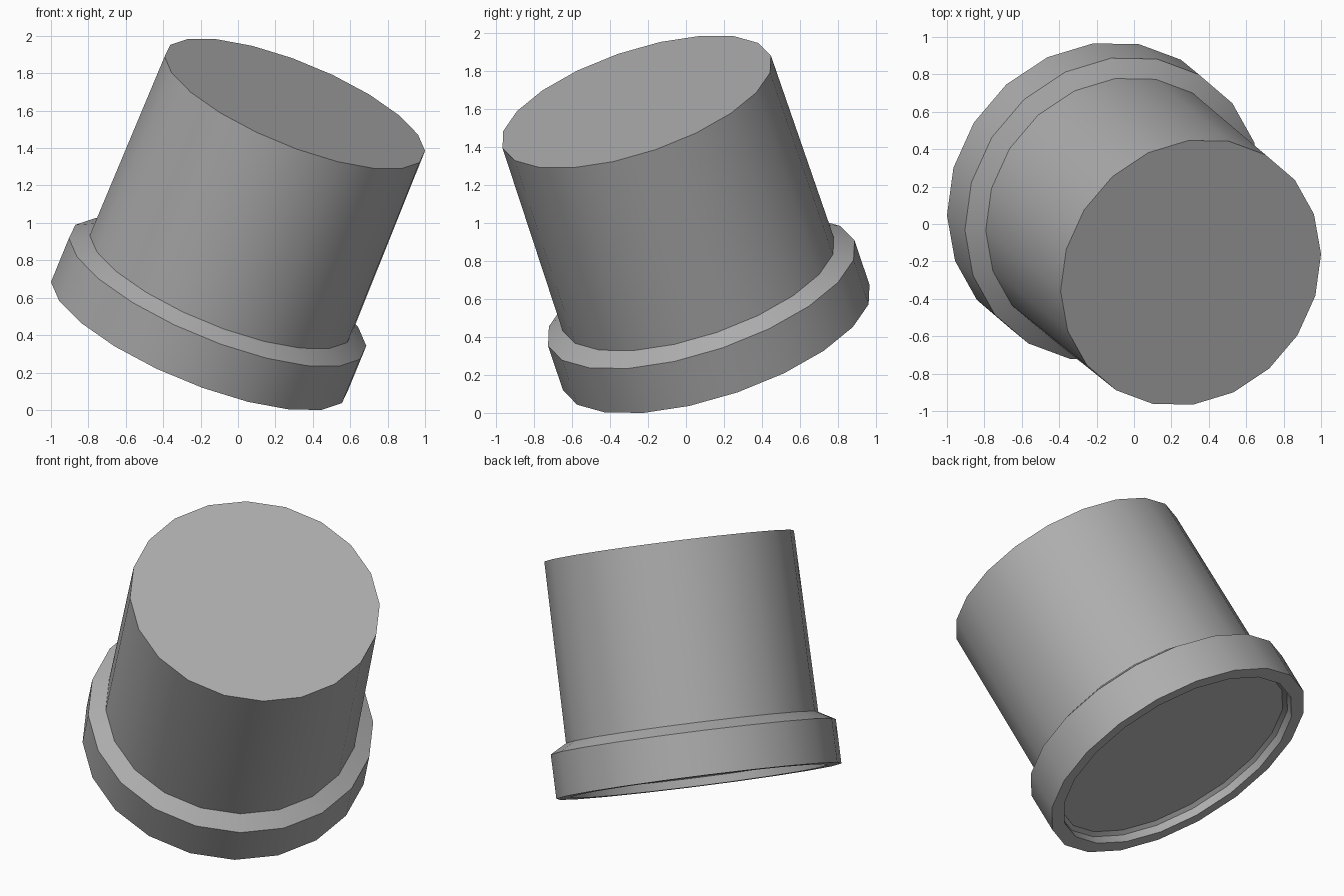
import bpy, bmesh, math
from mathutils import Vector

if "Cube" in bpy.data.objects:
    bpy.data.objects.remove(bpy.data.objects["Cube"])

SIDES = 20
axis = Vector((0.362, -0.298, 0.883)).normalized()   # leaning direction
side = Vector((0, 0, 1)).cross(axis).normalized()
other = axis.cross(side)
base = Vector((-0.204, 0.166, 0.402))                # centre of the lower rim

# (radius, height) profile: floor, inner step, rim, chamfered shoulder, body, top
profile = [(0.747, 0.07), (0.77, 0.05), (0.77, 0.0), (0.853, 0.0), (0.853, 0.265),
           (0.755, 0.32), (0.747, 1.405)]

bm = bmesh.new()
rings = []
for r, h in profile:
    ring = []
    for i in range(SIDES):
        a = 2 * math.pi * (i + 0.5) / SIDES + math.radians(-1)
        ring.append(bm.verts.new(base + axis * h
                                 + (side * math.cos(a) + other * math.sin(a)) * r))
    rings.append(ring)
for lo, hi in zip(rings, rings[1:]):
    for i in range(SIDES):
        j = (i + 1) % SIDES
        bm.faces.new((lo[i], lo[j], hi[j], hi[i]))
bm.faces.new(rings[0][::-1])
bm.faces.new(rings[-1])
bmesh.ops.recalc_face_normals(bm, faces=bm.faces)

# rest on the ground, centred
for k in range(3):
    c = [v.co[k] for v in bm.verts]
    shift = min(c) if k == 2 else (min(c) + max(c)) / 2
    for v in bm.verts:
        v.co[k] -= shift

mesh = bpy.data.meshes.new("tilted_cap")
bm.to_mesh(mesh)
bm.free()
cap = bpy.data.objects.new("tilted_cap", mesh)
bpy.context.collection.objects.link(cap)
bpy.context.view_layer.objects.active = cap
cap.select_set(True)
bpy.ops.object.shade_smooth_by_angle(angle=math.radians(25))

# darker grey plastic
grey = bpy.data.materials.new("dark_grey")
grey.diffuse_color = (0.42, 0.42, 0.42, 1)
grey.use_nodes = True
grey.node_tree.nodes["Principled BSDF"].inputs["Base Color"].default_value = grey.diffuse_color
mesh.materials.append(grey)
